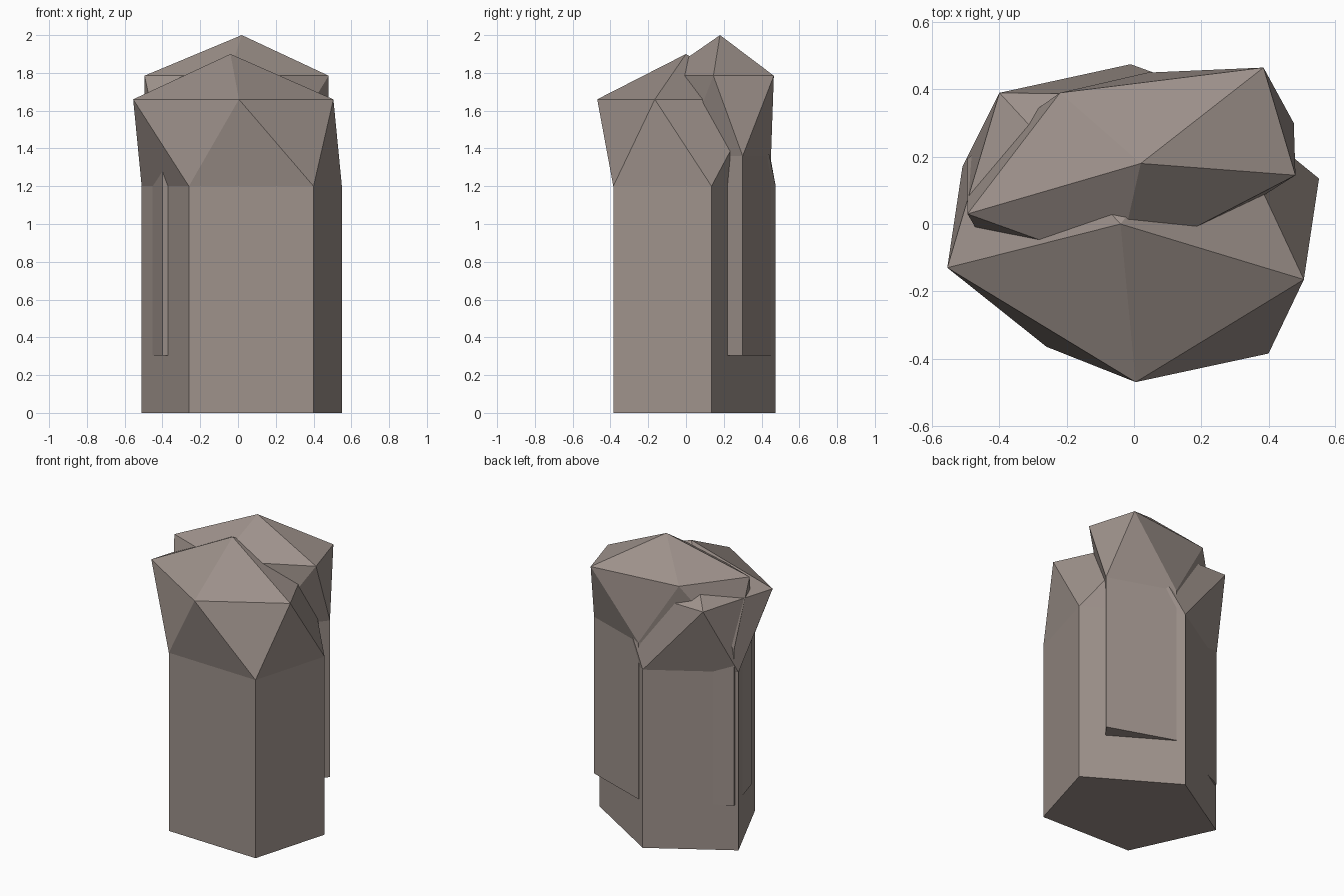
import bpy, bmesh

if "Cube" in bpy.data.objects:
    bpy.data.objects.remove(bpy.data.objects["Cube"])

stone = bpy.data.materials.new("warm_grey_stone")
stone.diffuse_color = (0.34, 0.285, 0.258, 1)
stone.use_nodes = True
stone.node_tree.nodes["Principled BSDF"].inputs["Base Color"].default_value = stone.diffuse_color


def pillar(name, foot_z, lower, lower_z, upper, upper_z, apex):
    """Five-sided column with a faceted crown; upper ring is turned half a step."""
    bm = bmesh.new()
    foot = [bm.verts.new((x, y, foot_z)) for x, y in lower]
    neck = [bm.verts.new((x, y, lower_z)) for x, y in lower]
    crown = [bm.verts.new((x, y, upper_z)) for x, y in upper]
    tip = bm.verts.new(apex)
    bm.faces.new(foot[::-1])
    n = len(lower)
    for i in range(n):
        j = (i + 1) % n
        bm.faces.new((foot[i], foot[j], neck[j], neck[i]))
        bm.faces.new((neck[i], neck[j], crown[i]))
        bm.faces.new((neck[j], crown[j], crown[i]))
        bm.faces.new((crown[i], crown[j], tip))
    bmesh.ops.recalc_face_normals(bm, faces=bm.faces)
    mesh = bpy.data.meshes.new(name)
    bm.to_mesh(mesh)
    bm.free()
    mesh.materials.append(stone)
    obj = bpy.data.objects.new(name, mesh)
    bpy.context.collection.objects.link(obj)
    return obj


# Front pillar, standing on the ground
pillar("front_rock_pillar", 0.0,
       [(-0.26, -0.365), (0.40, -0.385), (0.55, 0.135), (-0.01, 0.475), (-0.51, 0.17)], 1.20,
       [(0.005, -0.47), (0.505, -0.165), (0.25, 0.38), (-0.40, 0.39), (-0.555, -0.13)], 1.66,
       (-0.04, 0.0, 1.90))

# Rear pillar, raised and sunk into the front one
pillar("rear_rock_pillar", 0.305,
       [(-0.40, -0.133), (0.22, -0.02), (0.475, 0.30), (0.04, 0.45), (-0.495, 0.195)], 1.36,
       [(-0.05, -0.13), (0.48, 0.145), (0.385, 0.465), (-0.22, 0.39), (-0.495, 0.03)], 1.785,
       (0.02, 0.18, 2.0))
